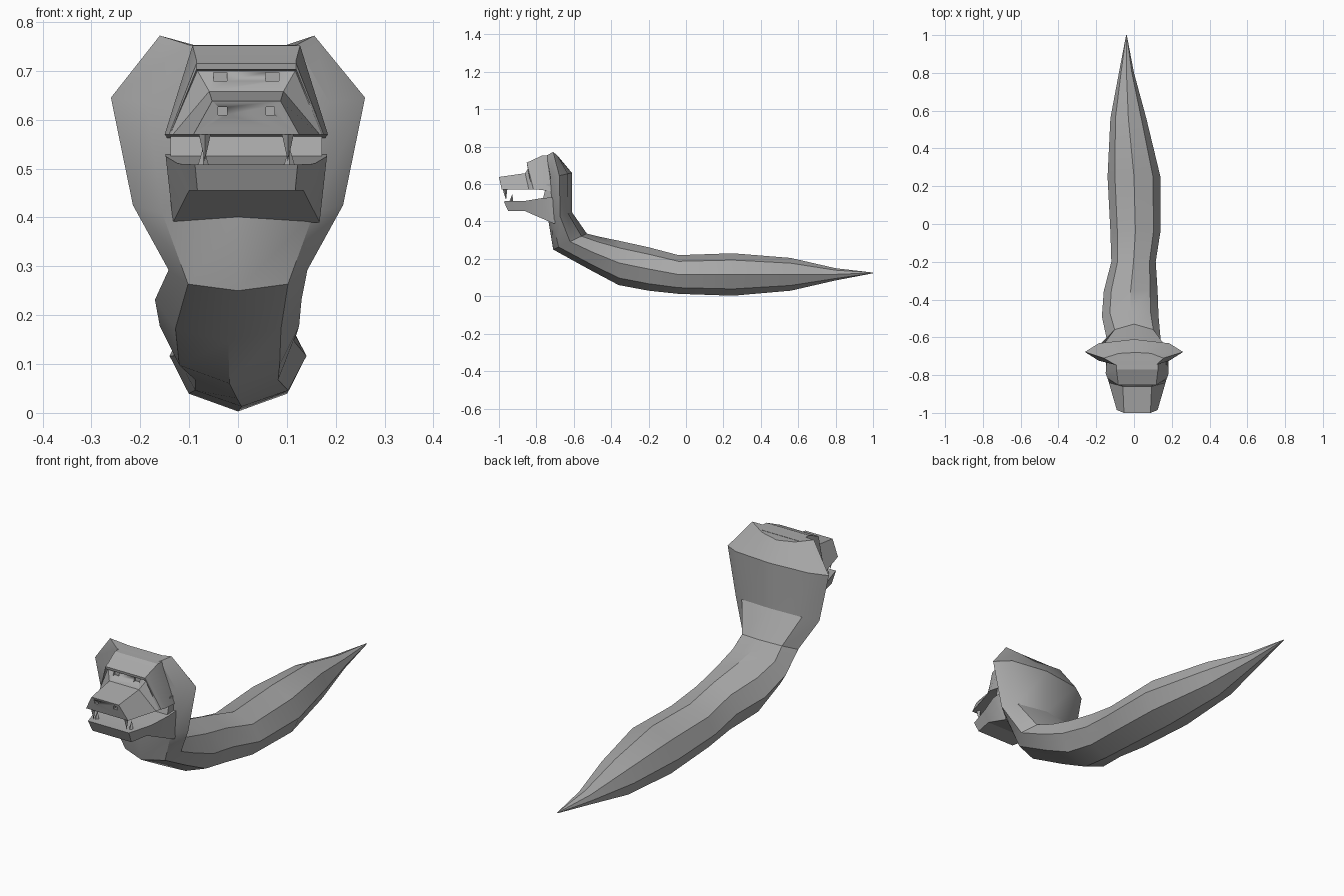
import bpy, bmesh, math
from mathutils import Vector

if "Cube" in bpy.data.objects:
    bpy.data.objects.remove(bpy.data.objects["Cube"])

grey = bpy.data.materials.new("stone grey")
grey.diffuse_color = (0.4, 0.4, 0.4, 1)
grey.use_nodes = True
grey.node_tree.nodes["Principled BSDF"].inputs["Base Color"].default_value = grey.diffuse_color
HX = 0.017  # head sits slightly off the centre line


def loft(name, rings, angle=30):
    """Skin a list of rings with equal point counts and cap both ends."""
    bm = bmesh.new()
    vs = [[bm.verts.new(p) for p in r] for r in rings]
    n = len(rings[0])
    for a, b in zip(vs, vs[1:]):
        for i in range(n):
            j = (i + 1) % n
            bm.faces.new((a[i], a[j], b[j], b[i]))
    bm.faces.new(vs[0])
    bm.faces.new(vs[-1])
    bmesh.ops.remove_doubles(bm, verts=bm.verts, dist=0.0005)
    bmesh.ops.recalc_face_normals(bm, faces=bm.faces)
    me = bpy.data.meshes.new(name)
    bm.to_mesh(me)
    bm.free()
    ob = bpy.data.objects.new(name, me)
    bpy.context.collection.objects.link(ob)
    me.materials.append(grey)
    bpy.ops.object.select_all(action='DESELECT')
    bpy.context.view_layer.objects.active = ob
    ob.select_set(True)
    bpy.ops.object.shade_smooth_by_angle(angle=math.radians(angle))
    return ob


def octagon(xl, xr, top, bottom, w=0.72):
    """Eight-sided slice between a top (y, z) and a bottom (y, z)."""
    c, h = (xl + xr) / 2, (xr - xl) / 2
    shape = [(0, 0), (w, .16), (1, .5), (w, .84), (0, 1),
             (-w, .84), (-1, .5), (-w, .16)]
    return [(c + h * x, bottom[0] + (top[0] - bottom[0]) * t,
             bottom[1] + (top[1] - bottom[1]) * t) for x, t in shape]


# Body from the tail tip forward, rising into the flared hood
slices = [
    (-.042, -.038, (1.0, .127), (1.0, .123)),
    (-.08, .0, (.80, .15), (.80, .085)),
    (-.125, .065, (.56, .205), (.56, .03)),
    (-.14, .14, (.25, .23), (.25, .003)),
    (-.125, .14, (-.04, .22), (-.04, .013)),
    (-.12, .115, (-.20, .262), (-.20, .03)),
    (-.16, .125, (-.35, .295), (-.36, .06)),
    (-.17, .13, (-.46, .318), (-.52, .145)),
    (-.142, .142, (-.53, .335), (-.71, .25)),
    (-.215, .215, (-.61, .45), (-.735, .40)),
    (-.26, .26, (-.61, .66), (-.745, .63)),
]
rings = [octagon(*s) for s in slices]
rings.append([(.01, -.75, .738), (.12, -.745, .753), (.156, -.71, .772),
              (.09, -.685, .75), (.01, -.68, .737), (-.08, -.685, .75),
              (-.16, -.71, .772), (-.10, -.745, .753)])
loft("body_and_hood", rings)


def head_ring(yb, wb, zb, yt, wt, zt):
    return [(HX - wb, yb, zb), (HX + wb, yb, zb),
            (HX + wt, yt, zt), (HX - wt, yt, zt)]


# Upper head: crown, brow ledge, eye slope and snout
head = loft("upper_head", [head_ring(*s) for s in [
    (-.70, .16, .56, -.70, .11, .752),
    (-.79, .167, .57, -.77, .11, .752),
    (-.81, .16, .57, -.835, .102, .722),
    (-.815, .158, .57, -.852, .102, .715),
    (-.82, .156, .57, -.85, .102, .703),
    (-.825, .154, .57, -.835, .10, .700),
    (-.84, .15, .57, -.86, .076, .658),
    (-.985, .108, .57, -1.0, .07, .638)]], 20)

# Lower jaw
loft("lower_jaw", [head_ring(*s) for s in [
    (-.70, .15, .39, -.70, .165, .53),
    (-.71, .15, .39, -.77, .165, .525),
    (-.86, .117, .455, -.86, .14, .51),
    (-.95, .10, .455, -.975, .105, .508)]], 20)

# Back of the mouth
loft("mouth_back", [head_ring(*s) for s in [
    (-.70, .155, .50, -.70, .155, .60),
    (-.77, .155, .50, -.745, .155, .60)]], 20)


# Fangs: upper pair hanging down, lower pair pointing up
def fang(name, x, y, z0, z1):
    base = [(x + .013 * math.cos(a), y + .013 * math.sin(a), z0)
            for a in (0, math.pi / 2, math.pi, 1.5 * math.pi)]
    loft(name, [base, [(x, y + .006, z1)] * 4], 20)


for side, s in (("left", -1), ("right", 1)):
    fang(f"upper_fang_{side}", HX + s * .085, -.968, .574, .515)
    fang(f"lower_fang_{side}", HX + s * .088, -.935, .50, .545)


# Eye and nostril hollows cut into the head
def cutter(name, x, y, z, w, h, d):
    ob = loft(name, [[(x + sx * w, y + k, z + sz * h) for sx, sz in
                      ((-1, -1), (1, -1), (1, 1), (-1, 1))] for k in (-d, d)])
    ob.hide_render = True
    ob.hide_viewport = True
    mod = head.modifiers.new(name, 'BOOLEAN')
    mod.operation = 'DIFFERENCE'
    mod.solver = 'EXACT'
    mod.object = ob


for side, s in (("left", -1), ("right", 1)):
    cutter(f"eye_cutter_{side}", HX + s * .053, -.852, .688, .014, .009, .02)
    cutter(f"nostril_cutter_{side}", HX + s * .049, -.995, .618, .009, .008, .015)
